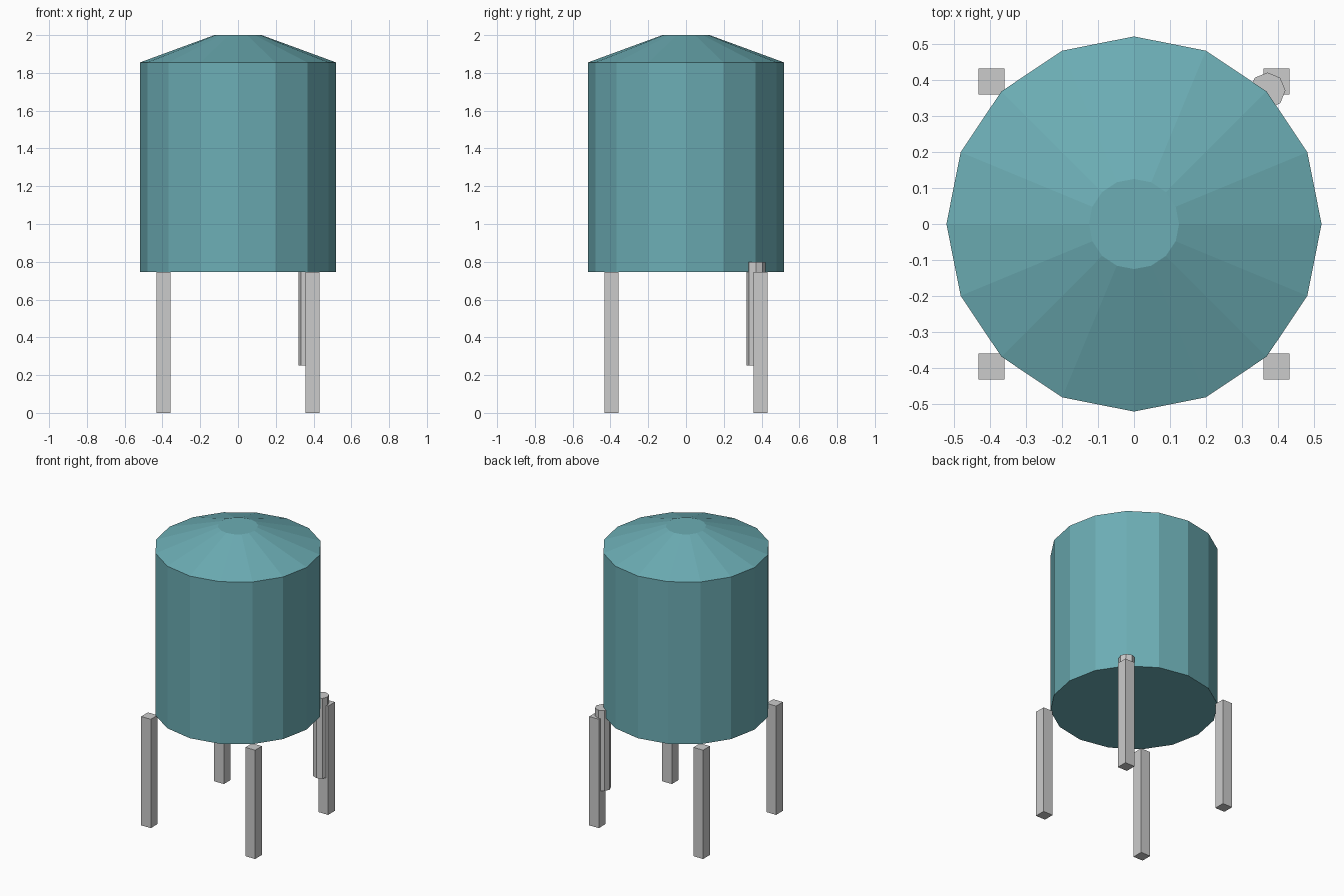
import bpy, math

if "Cube" in bpy.data.objects:
    bpy.data.objects.remove(bpy.data.objects["Cube"])

SIDES = 16
TANK_R = 0.52
TANK_BASE, TANK_TOP, ROOF_TOP = 0.745, 1.855, 2.0

teal = bpy.data.materials.new("teal_paint")
teal.diffuse_color = (0.15, 0.42, 0.46, 1)
teal.use_nodes = True
teal.node_tree.nodes["Principled BSDF"].inputs["Base Color"].default_value = teal.diffuse_color


def frustum(name, sides, r1, r2, z0, z1, x=0, y=0, mat=None):
    # Rotated so that one corner always points along +x
    bpy.ops.mesh.primitive_cone_add(vertices=sides, radius1=r1, radius2=r2,
                                    depth=z1 - z0, location=(x, y, (z0 + z1) / 2),
                                    rotation=(0, 0, math.pi / 2))
    ob = bpy.context.object
    ob.name = name
    if mat:
        ob.data.materials.append(mat)
    return ob


# Tank body and shallow conical roof with a flat top
frustum("tank_body", SIDES, TANK_R, TANK_R, TANK_BASE, TANK_TOP, mat=teal)
frustum("tank_roof", SIDES, TANK_R, 0.125, TANK_TOP, ROOF_TOP, mat=teal)

# Four square legs
for sx, side in ((-1, "left"), (1, "right")):
    for sy, end in ((-1, "front"), (1, "back")):
        bpy.ops.mesh.primitive_cube_add(size=1, location=(sx * 0.395, sy * 0.395, TANK_BASE / 2))
        leg = bpy.context.object
        leg.name = f"{end}_{side}_leg"
        leg.scale = (0.073, 0.073, TANK_BASE)

# Drain pipe beside the back right leg
frustum("drain_pipe", 8, 0.05, 0.05, 0.25, 0.8, 0.37, 0.37)
